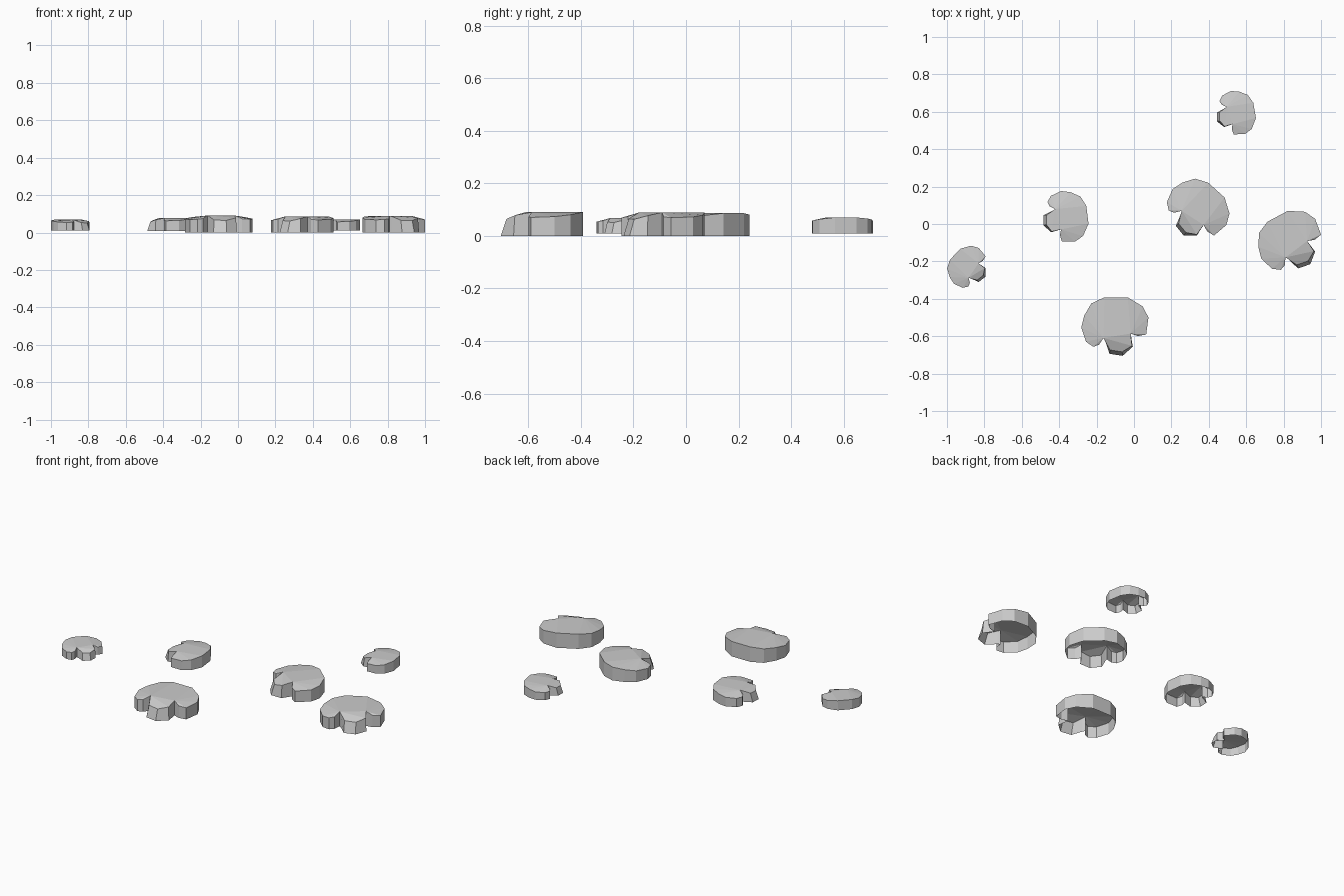
import bpy, bmesh
from math import radians
from mathutils import Matrix, Vector

if "Cube" in bpy.data.objects:
    bpy.data.objects.remove(bpy.data.objects["Cube"])

# Rim outline of one lobed stone: x, y, wall height (notches at 6 and 11)
RIM = [(-.058, .157, .090), (.065, .157, .090), (.145, .109, .080), (.175, .05, .073),
       (.163, -.04, .070), (.119, -.048, .073), (.081, -.035, .090),
       (.088, -.100, .078), (.036, -.132, .064), (-.028, -.122, .066), (-.054, -.075, .085),
       (-.063, -.058, .090), (-.087, -.094, .074), (-.117, -.105, .070), (-.156, -.078, .068),
       (-.181, -.003, .071), (-.165, .061, .078), (-.127, .125, .084)]
# The tab toe flares outward at the ground
FLARE = {7: (.092, -.105), 8: (.038, -.153), 9: (-.031, -.142)}


def stone(name, x0, x1, y0, y1, angle, lift):
    """Open-bottomed shell: vertical wall plus faceted cap, fitted to a footprint."""
    bm = bmesh.new()
    top = [bm.verts.new(p) for p in RIM]
    low = [bm.verts.new((*FLARE.get(i, p[:2]), 0)) for i, p in enumerate(RIM)]
    n = len(RIM)
    for i in range(n):
        j = (i + 1) % n
        bm.faces.new((top[j], top[i], low[i], low[j]))
    # cap: raised centre between the notches, two side lobes, front tab
    def fan(ids):
        for a, b in zip(ids[1:], ids[2:]):
            bm.faces.new((top[ids[0]], top[a], top[b]))
    fan([11, 6, 1, 0])
    fan([6, 1, 2, 3, 4, 5])
    fan([11, 12, 13, 14, 15, 16, 17, 0])
    fan([11, 10, 9, 8, 7, 6])
    # turn, scale and centre on the footprint
    bm.transform(Matrix.Rotation(radians(angle), 4, 'Z'))
    xs = [v.co.x for v in bm.verts]
    ys = [v.co.y for v in bm.verts]
    s = ((x1 - x0) + (y1 - y0)) / (max(xs) - min(xs) + max(ys) - min(ys))
    mid = Vector(((max(xs) + min(xs)) / 2, (max(ys) + min(ys)) / 2, 0))
    goal = Vector(((x0 + x1) / 2, (y0 + y1) / 2, lift))
    for v in bm.verts:
        v.co = (v.co - mid) * s + goal
    bmesh.ops.recalc_face_normals(bm, faces=bm.faces)
    if sum(f.normal.z for f in bm.faces) < 0:
        bmesh.ops.reverse_faces(bm, faces=bm.faces)
    me = bpy.data.meshes.new(name)
    bm.to_mesh(me)
    bm.free()
    bpy.context.collection.objects.link(bpy.data.objects.new(name, me))


# Six stones: footprint, turn, lift
stone("stone_front", -.28, .075, -.707, -.39, 0, 0)
stone("stone_middle", .178, .508, -.065, .245, -42, 0)
stone("stone_right", .665, 1.0, -.245, .07, 28, 0)
stone("stone_centre_left", -.483, -.245, -.095, .178, -83, .008)
stone("stone_far_left", -1.0, -.792, -.34, -.117, 47, .01)
stone("stone_back", .442, .653, .48, .71, -80, .01)
